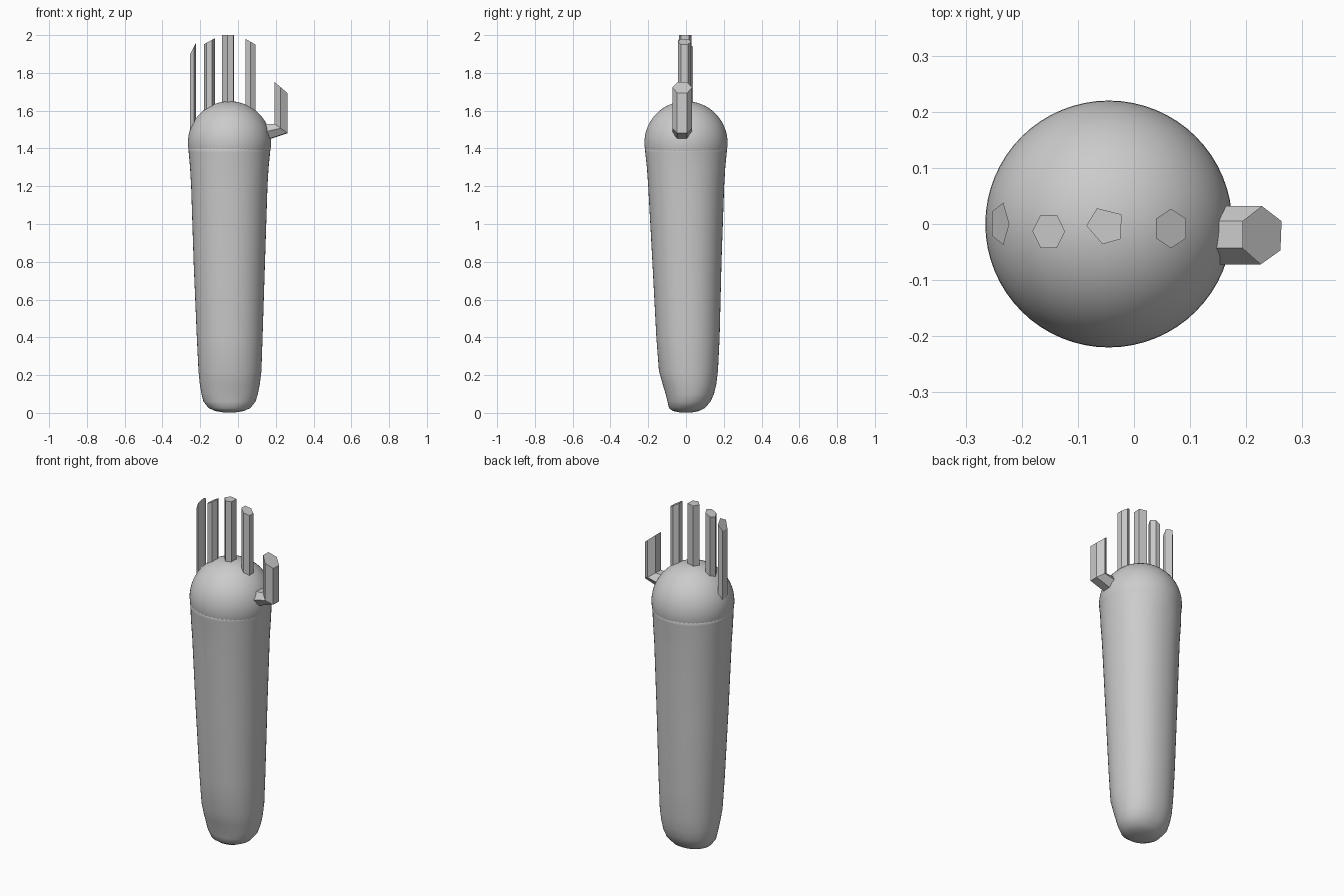
import bpy, bmesh, math

if "Cube" in bpy.data.objects:
    bpy.data.objects.remove(bpy.data.objects["Cube"])

grey = bpy.data.materials.new("plain grey")
grey.diffuse_color = (0.6, 0.6, 0.6, 1)
grey.use_nodes = True
grey.node_tree.nodes["Principled BSDF"].inputs["Base Color"].default_value = grey.diffuse_color


def loft(name, rings, smooth=False):
    """Skin a list of equal-length rings (bottom to top) and cap both ends."""
    bm = bmesh.new()
    vs = [[bm.verts.new(p) for p in r] for r in rings]
    n = len(rings[0])
    for a, b in zip(vs, vs[1:]):
        for i in range(n):
            j = (i + 1) % n
            bm.faces.new((a[i], a[j], b[j], b[i]))
    bm.faces.new(vs[0][::-1])
    bm.faces.new(vs[-1])
    bmesh.ops.recalc_face_normals(bm, faces=bm.faces)
    for f in bm.faces:
        f.smooth = smooth
    me = bpy.data.meshes.new(name)
    bm.to_mesh(me)
    bm.free()
    ob = bpy.data.objects.new(name, me)
    bpy.context.collection.objects.link(ob)
    me.materials.append(grey)
    return ob


def oval(z, x0, x1, y0, y1, n=56, power=2.2):
    """Slightly squared oval filling the given bounds."""
    pts = []
    for i in range(n):
        a = 2 * math.pi * i / n
        c, s = math.cos(a), math.sin(a)
        pts.append(((x0 + x1) / 2 + (x1 - x0) / 2 * math.copysign(abs(c) ** (2 / power), c),
                    (y0 + y1) / 2 + (y1 - y0) / 2 * math.copysign(abs(s) ** (2 / power), s), z))
    return pts


# Forearm: tapered sleeve with a rounded, front-chamfered lower end
sections = [
    (0.002, -0.075, -0.015, -0.03, 0.03), (0.010, -0.12, 0.03, -0.07, 0.07),
    (0.025, -0.155, 0.065, -0.09, 0.10), (0.06, -0.183, 0.093, -0.098, 0.130),
    (0.10, -0.193, 0.105, -0.108, 0.148), (0.15, -0.202, 0.115, -0.123, 0.160),
    (0.22, -0.209, 0.124, -0.143, 0.169), (0.40, -0.218, 0.130, -0.157, 0.178),
    (0.80, -0.235, 0.143, -0.178, 0.188), (1.20, -0.248, 0.156, -0.200, 0.202),
    (1.30, -0.254, 0.162, -0.207, 0.208), (1.38, -0.261, 0.170, -0.216, 0.216),
    (1.42, -0.264, 0.174, -0.219, 0.219),
]
top = len(sections) - 1
loft("forearm", [oval(*s, power=2.0 if i >= top - 1 else 2.15)
                 for i, s in enumerate(sections)], smooth=True)

# Palm: ball on the end of the forearm
bpy.ops.mesh.primitive_uv_sphere_add(segments=64, ring_count=32, radius=0.22,
                                     location=(-0.045, 0, 1.43))
palm = bpy.context.object
palm.name = "palm"
palm.data.materials.append(grey)
bpy.ops.object.shade_smooth()


def hexagon(cx, cy, rx, ry, turn):
    return [(cx + rx * math.cos(turn + i * math.pi / 3),
             cy + ry * math.sin(turn + i * math.pi / 3)) for i in range(6)]


# Fingers: outline, reference x, top height there, slope of the cut tip
fingers = {
    "little_finger": ([(-0.222, 0), (-0.233, 0.038), (-0.253, 0.022),
                       (-0.253, -0.021), (-0.233, -0.037)], -0.222, 1.96, 1.9),
    "ring_finger": (hexagon(-0.152, -0.013, 0.029, 0.034, 0), -0.123, 1.983, 0.55),
    "middle_finger": ([(-0.085, -0.003), (-0.066, 0.028), (-0.022, 0.017),
                       (-0.024, -0.027), (-0.056, -0.036)], -0.05, 2.0, 0),
    "index_finger": (hexagon(0.066, -0.008, 0.031, 0.035, math.pi / 2), 0.04, 1.98, -0.57),
}
for name, (outline, x_ref, z_top, slope) in fingers.items():
    loft(name, [[(x, y, 1.46) for x, y in outline],
                [(x, y, z_top + slope * (x - x_ref)) for x, y in outline]])

# Thumb: hexagonal bar leaving the palm sideways, then mitred upwards
outline = [(0.193, 0.005), (0.228, 0.032), (0.263, 0.005),
           (0.261, -0.047), (0.226, -0.072), (0.193, -0.043)]
root = [(0.10, y, 1.525 - 1.4 * (x - 0.193)) for x, y in outline]
bend = [(x, y, 1.53 - 0.7 * (x - 0.193)) for x, y in outline]
tip = [(x, y, 1.752 - 0.85 * (x - 0.193)) for x, y in outline]
loft("thumb", [root, bend, tip])
